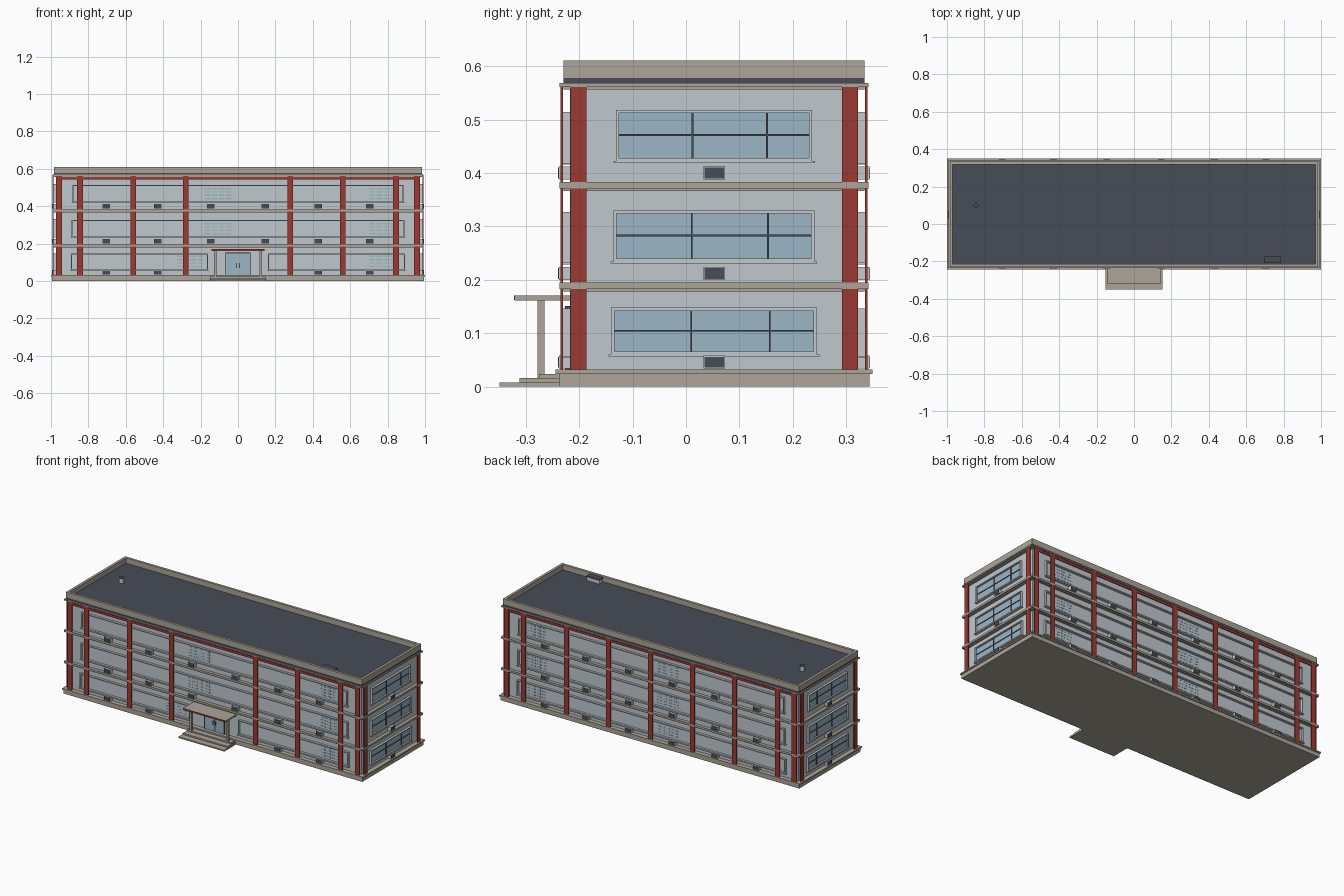
import bpy, bmesh
from mathutils import Matrix, Vector

if "Cube" in bpy.data.objects:
    bpy.data.objects.remove(bpy.data.objects["Cube"])


def material(name, hex_code):
    srgb = [int(hex_code[i:i + 2], 16) / 255 for i in (0, 2, 4)]
    col = [((c + 0.055) / 1.055) ** 2.4 for c in srgb] + [1]
    m = bpy.data.materials.new(name)
    m.use_nodes = True
    m.diffuse_color = col
    m.node_tree.nodes["Principled BSDF"].inputs["Base Color"].default_value = col
    return m


stone = material("beige stone", "aca599")
wall = material("pale wall", "c0c8ce")
trim = material("light trim", "c4cacd")
red = material("brick red", "9c3a33")
glass = material("blue glass", "9bb6c6")
dark = material("dark slate", "474c56")


def part(name, mat, boxes):
    """One object made of boxes given as (x0, x1, y0, y1, z0, z1)."""
    bm = bmesh.new()
    for b in boxes:
        size = [abs(b[i + 1] - b[i]) for i in (0, 2, 4)]
        mid = Vector([(b[i + 1] + b[i]) / 2 for i in (0, 2, 4)])
        bmesh.ops.create_cube(bm, size=1, matrix=Matrix.Translation(mid) @ Matrix.Diagonal((*size, 1)))
    mesh = bpy.data.meshes.new(name)
    bm.to_mesh(mesh)
    bm.free()
    mesh.materials.append(mat)
    ob = bpy.data.objects.new(name, mesh)
    bpy.context.collection.objects.link(ob)
    return ob


# Wall planes
X, YF, YB = 0.973, -0.217, 0.322


def on(side, u0, u1, d0, d1, z0, z1):
    """Box on a wall: u along the wall, d outward from it."""
    if side == "front":
        return (u0, u1, YF - d1, YF - d0, z0, z1)
    if side == "back":
        return (u0, u1, YB + d0, YB + d1, z0, z1)
    s = 1 if side == "left" else -1
    return (s * (X + d0), s * (X + d1), u0, u1, z0, z1)


def slab(out, z0, z1):
    return (-X - out, X + out, YF - out, YB + out, z0, z1)


def ring(out, inn, z0, z1):
    x, f, b = X + out, YF - out, YB + out
    xi, fi, bi = X + inn, YF - inn, YB + inn
    return [(-x, x, f, fi, z0, z1), (-x, x, bi, b, z0, z1),
            (-x, -xi, fi, bi, z0, z1), (xi, x, fi, bi, z0, z1)]


# Main body, plinth and floor ledges
part("walls", wall, [slab(0, 0.02, 0.568)])
part("plinth", stone, [slab(0.021, 0, 0.024)])
part("plinth_ledge", stone, [slab(0.027, 0.024, 0.032)])
for i, (z0, z1) in enumerate([(0.183, 0.195), (0.371, 0.383), (0.561, 0.568)]):
    part(f"floor_ledge_{i + 1}", stone, [slab(0.0195, z0, z1)])
    part(f"ledge_moulding_{i + 1}", stone, [slab(0.012, z0 - 0.005, z0)])

# Roof
part("roof", dark, [slab(0.012, 0.568, 0.578)])
part("parapet", stone, ring(0.012, -0.003, 0.578, 0.61))
part("roof_hatch", trim, [(0.7, 0.785, -0.207, -0.176, 0.578, 0.6)])
part("roof_hatch_lid", dark, [(0.698, 0.787, -0.209, -0.174, 0.6, 0.606)])
bpy.ops.mesh.primitive_cylinder_add(vertices=16, radius=0.013, depth=0.03, location=(-0.845, 0.1, 0.593))
pipe = bpy.context.object
pipe.name = "roof_pipe"
pipe.data.materials.append(trim)
bpy.ops.mesh.primitive_cylinder_add(vertices=16, radius=0.014, depth=0.003, location=(-0.845, 0.1, 0.608))
cap = bpy.context.object
cap.name = "roof_pipe_cap"
cap.data.materials.append(dark)

# Red pilasters standing slightly off the walls, and the top beams
long_u = [s * u for u in (0.28, 0.56, 0.845, 0.957) for s in (-1, 1)]
columns = {"front": long_u, "back": long_u + [0], "left": (-0.201, 0.307), "right": (-0.201, 0.307)}
for side, us in columns.items():
    part(f"{side}_pilasters", red, [on(side, u - 0.015, u + 0.015, 0.013, 0.018, 0.032, 0.561) for u in us])
for side in ("front", "back"):
    part(f"{side}_top_beam", red, [on(side, -X, X, 0.013, 0.0175, 0.543, 0.557)])


def frame(side, u0, u1, z0, z1, t=0.006, d=0.013):
    """Window surround with a projecting sill."""
    return [on(side, u0, u1, 0, d, z1 - t, z1), on(side, u0, u1, 0, d, z0, z0 + t),
            on(side, u0, u0 + t, 0, d, z0 + t, z1 - t), on(side, u1 - t, u1, 0, d, z0 + t, z1 - t),
            on(side, u0 - 0.005, u1 + 0.005, 0, d + 0.002, z0 - 0.003, z0)]


# Glazed windows on the two ends
end_windows = [(-0.14, 0.245, 0.06, 0.148), (-0.136, 0.24, 0.234, 0.33), (-0.131, 0.236, 0.422, 0.518)]
for side in ("left", "right"):
    frames, panes, bars = [], [], []
    for u0, u1, z0, z1 in end_windows:
        frames += frame(side, u0, u1, z0, z1)
        panes.append(on(side, u0, u1, 0, 0.004, z0, z1))
        zm = (z0 + z1) / 2 + 0.001
        bars.append(on(side, u0 + 0.006, u1 - 0.006, 0, 0.008, zm - 0.0015, zm + 0.0015))
        for k in (0.39, 0.77):
            u = u0 + k * (u1 - u0)
            bars.append(on(side, u - 0.0015, u + 0.0015, 0, 0.008, z0 + 0.005, z1 - 0.005))
    part(f"{side}_window_frames", trim, frames)
    part(f"{side}_window_glass", glass, panes)
    part(f"{side}_window_bars", dark, bars)

# Long ribbon windows with narrow glass slats
floors = [(0.057, 0.146, 0.893), (0.232, 0.327, 0.889), (0.419, 0.514, 0.885)]
for side in ("front", "back"):
    frames, slats = [], []
    for level, (z0, z1, w) in enumerate(floors):
        split = side == "front" and level == 0
        for u0, u1 in ([(-w, -0.16), (0.16, w)] if split else [(-w, w)]):
            frames += frame(side, u0, u1, z0, z1)
        middle = -0.26 if split else -0.11
        for centre in (middle, 0.77):
            for row in range(4):
                z = z0 + 0.017 + row * 0.018
                for col in range(4):
                    u = centre - 0.066 + col * 0.037
                    slats.append(on(side, u, u + 0.029, 0, 0.001, z, z + 0.007))
    part(f"{side}_window_frames", trim, frames)
    part(f"{side}_glass_slats", glass, slats)

# Vent boxes below the windows
vent_u = [s * u for u in (0.145, 0.43, 0.705) for s in (-1, 1)]
for side in columns:
    cases, grilles = [], []
    for level, z in enumerate((0.034, 0.2, 0.388)):
        for u in (vent_u if side in ("front", "back") else [0.053]):
            if side == "front" and level == 0 and abs(u) < 0.2:
                continue
            cases.append(on(side, u - 0.02, u + 0.02, 0, 0.021, z, z + 0.024))
            grilles.append(on(side, u - 0.018, u + 0.018, 0.02, 0.0225, z + 0.002, z + 0.022))
    part(f"{side}_vent_cases", trim, cases)
    part(f"{side}_vent_grilles", dark, grilles)

# Entrance porch
for i, (w, y) in enumerate([(0.153, -0.349), (0.15, -0.312), (0.147, -0.275)]):
    part(f"step_{i + 1}", stone, [(-w, w, y, YF, i * 0.008, (i + 1) * 0.008)])
part("canopy", stone, [(-0.142, 0.142, -0.32, YF, 0.161, 0.171)])
part("canopy_fascia", red, [(-0.142, 0.142, -0.322, -0.32, 0.162, 0.171)])
part("porch_posts", stone, [(s * 0.114, s * 0.128, -0.278, -0.265, 0.016, 0.161) for s in (-1, 1)])
part("door_glass", glass, [on("front", -0.064, 0.064, 0, 0.006, 0.03, 0.15)])
part("door_frame", dark, [on("front", -0.067, 0.067, 0, 0.009, 0.146, 0.151)]
     + [on("front", u - 0.002, u + 0.002, 0, 0.009, 0.03, 0.148) for u in (-0.065, 0.065)])
part("door_mullion", trim, [on("front", -0.002, 0.002, 0, 0.009, 0.03, 0.146)])
part("door_handles", dark, [on("front", u - 0.0015, u + 0.0015, 0.006, 0.012, 0.07, 0.095) for u in (-0.008, 0.008)])
